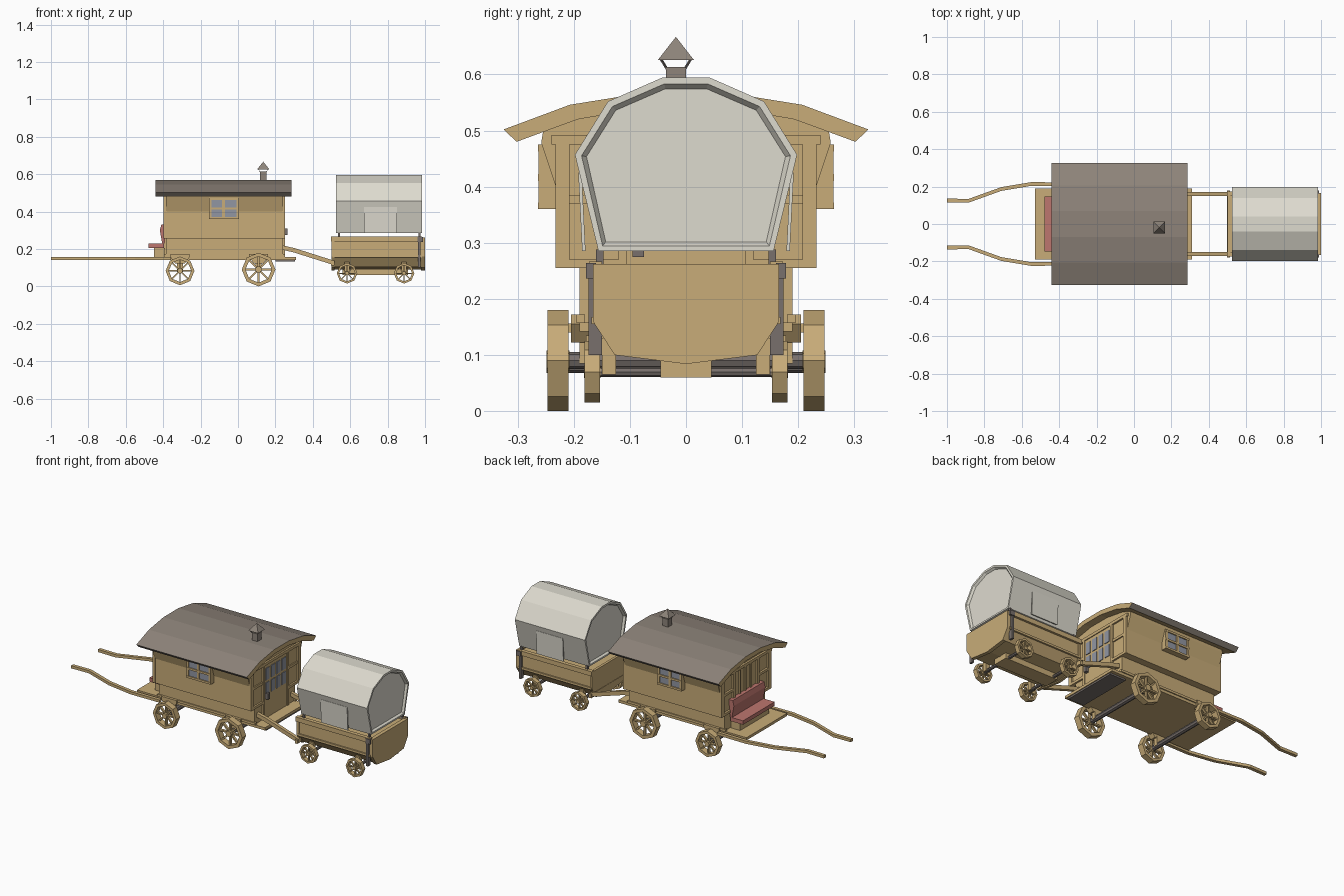
import bpy, bmesh, math
from mathutils import Vector

if "Cube" in bpy.data.objects:
    bpy.data.objects.remove(bpy.data.objects["Cube"])


def material(name, r, g, b):
    def lin(c):
        c /= 255
        return c / 12.92 if c <= 0.04045 else ((c + 0.055) / 1.055) ** 2.4
    m = bpy.data.materials.new(name)
    m.diffuse_color = (lin(r), lin(g), lin(b), 1)
    m.use_nodes = True
    m.node_tree.nodes["Principled BSDF"].inputs["Base Color"].default_value = m.diffuse_color
    return m


WOOD = material("wood", 200, 172, 120)
ROOF = material("roof_grey", 142, 132, 122)
IRON = material("dark_iron", 120, 112, 108)
CANVAS = material("canvas", 222, 219, 207)
GLASS = material("glass", 145, 150, 162)
RED = material("red_seat", 190, 118, 110)


def finish(name, bm, *mats):
    bmesh.ops.recalc_face_normals(bm, faces=bm.faces)
    me = bpy.data.meshes.new(name)
    bm.to_mesh(me)
    bm.free()
    for m in mats:
        me.materials.append(m)
    ob = bpy.data.objects.new(name, me)
    bpy.context.collection.objects.link(ob)
    return ob


def prism(bm, pts, a, b, axis):
    """Extrude a 2D outline along x (points are y,z) or y (points are x,z)."""
    def at(p, t):
        return (t, p[0], p[1]) if axis == 'x' else (p[0], t, p[1])
    lo = [bm.verts.new(at(p, a)) for p in pts]
    hi = [bm.verts.new(at(p, b)) for p in pts]
    n = len(pts)
    caps = [bm.faces.new(lo), bm.faces.new(hi)]
    for i in range(n):
        bm.faces.new((lo[i], lo[(i + 1) % n], hi[(i + 1) % n], hi[i]))
    return caps


def solid(name, pts, a, b, mat, axis='x'):
    bm = bmesh.new()
    prism(bm, pts, a, b, axis)
    return finish(name, bm, mat)


def box(name, x0, x1, y0, y1, z0, z1, mat):
    return solid(name, [(x0, z0), (x1, z0), (x1, z1), (x0, z1)], y0, y1, mat, 'y')


def both(name, x0, x1, y0, y1, z0, z1, mat):
    for s, side in ((-1, "near"), (1, "far")):
        box(f"{name}_{side}", x0, x1, s * y0, s * y1, z0, z1, mat)


def mirrored(pts):
    return pts + [(-y, z) for y, z in reversed(pts) if y]


def ngon(cx, cz, r, n=8):
    return [(cx + r * math.sin(2 * math.pi * i / n), cz + r * math.cos(2 * math.pi * i / n)) for i in range(n)]


def wheel(name, cx, cy, cz, r, w):
    bm = bmesh.new()
    # octagonal rim
    rings = [[bm.verts.new((x, y, z)) for x, z in ngon(cx, cz, rr)]
             for rr, y in ((r, cy - w / 2), (r, cy + w / 2), (r * .78, cy + w / 2), (r * .78, cy - w / 2))]
    for k in range(4):
        a, b = rings[k], rings[(k + 1) % 4]
        for i in range(8):
            j = (i + 1) % 8
            bm.faces.new((a[i], a[j], b[j], b[i]))
    # hub and spokes
    prism(bm, ngon(cx, cz, r * .2), cy - w * .55, cy + w * .55, 'y')
    for i in range(8):
        t = i * math.pi / 4
        d, n = Vector((math.sin(t), math.cos(t))), Vector((math.cos(t), -math.sin(t))) * r * .05
        c = Vector((cx, cz))
        prism(bm, [c + d * r * .15 - n, c + d * r * .8 - n, c + d * r * .8 + n, c + d * r * .15 + n],
              cy - w * .2, cy + w * .2, 'y')
    finish(name, bm, WOOD)


def strip(name, path, half_w, half_h, mat):
    """Rectangular bar along a path, widened in y."""
    bm = bmesh.new()
    secs = [[bm.verts.new((x, y + a * half_w, z + b * half_h))
             for a, b in ((-1, -1), (1, -1), (1, 1), (-1, 1))] for x, y, z in path]
    bm.faces.new(secs[0])
    bm.faces.new(secs[-1])
    for p, q in zip(secs, secs[1:]):
        for i in range(4):
            bm.faces.new((p[i], p[(i + 1) % 4], q[(i + 1) % 4], q[i]))
    finish(name, bm, mat)


# --- wagon body and roof ---
solid("wagon_body", mirrored([(.19, .155), (.19, .255), (.232, .255), (.232, .40), (.258, .478),
                              (.255, .497), (.193, .522), (.065, .545)]), -.385, .24, WOOD)
roof = mirrored([(.065, .542), (.193, .52), (.302, .48), (.325, .502), (.207, .546), (.07, .568)][::1])
outer = [(.325, .502), (.207, .546), (.07, .568)]
inner = [(.302, .48), (.193, .52), (.065, .542)]
outline = mirrored(outer) + mirrored(inner)[::-1]
r = solid("wagon_roof", outline, -.44, .285, WOOD)
r.data.materials.append(ROOF)
for f in r.data.polygons:
    if f.normal.z > .1 or abs(f.normal.y) > .6:
        f.material_index = 1
box("wagon_floor", -.53, .31, -.19, .19, .142, .158, WOOD)
box("rear_step", .2, .305, -.17, .17, .132, .142, IRON)
both("sill_trim", -.395, .25, .18, .196, .158, .172, WOOD)

# --- end wall frames ---
for end, x0, x1 in (("rear", .235, .25), ("front", -.397, -.38)):
    both(end + "_corner_post", x0, x1, .208, .233, .255, .48, WOOD)
    both(end + "_rail", x0, x1 - .003, .118, .21, .37, .385, WOOD)
    both(end + "_door_post", x0, x1, .105, .12, .16, .49, WOOD)
    box(end + "_lintel", x0, x1, -.24, .24, .475, .492, WOOD)
    both(end + "_wing", x0, x1, .12, .232, .255, .27, WOOD)
for y in (-.05, 0, .05):
    box("front_plank", -.393, -.38, y - .006, y + .006, .16, .48, WOOD)
box("door_leaf", .235, .245, -.105, .105, .16, .475, WOOD)
for y0 in (-.093, -.042, .008, .059):
    for z0 in (.30, .385):
        box("door_glass", .24, .249, y0, y0 + .034, z0, z0 + .07, GLASS)
box("door_handle", .244, .264, -.095, -.075, .275, .31, IRON)

# --- side windows, two by two panes ---
both("window_glass", -.15, 0, .22, .258, .365, .47, GLASS)
for x in (-.155, -.0845, -.009):
    both("window_upright", x, x + .014, .22, .263, .36, .475, WOOD)
for z in (.36, .4105, .463):
    both("window_bar", -.155, .005, .22, .264, z, z + .012, WOOD)

# --- chimney ---
box("chimney_pipe", .117, .153, -.036, 0, .545, .613, ROOF)
for dx in (-1, 1):
    for dy in (-1, 1):
        strip("chimney_stay", [(.135 + dx * .016, -.018 + dy * .016, .61),
                               (.135 + dx * .027, -.018 + dy * .027, .628)], .0015, .002, IRON)
bm = bmesh.new()
base = [bm.verts.new((.135 + a * .032, -.018 + b * .032, .626)) for a, b in ((-1, -1), (1, -1), (1, 1), (-1, 1))]
tip = bm.verts.new((.135, -.018, .667))
bm.faces.new(base)
for i in range(4):
    bm.faces.new((base[i], base[(i + 1) % 4], tip))
finish("chimney_cap", bm, ROOF)

# --- driver seat ---
box("seat_cushion", -.478, -.395, -.148, .148, .205, .228, RED)
solid("seat_back", [(-.405, .228), (-.392, .228), (-.385, .33), (-.41, .33), (-.418, .30)], -.148, .148, RED, 'y')
box("seat_box", -.45, -.39, -.135, .135, .155, .206, WOOD)

# --- shafts for the horse ---
for s, side in ((-1, "near"), (1, "far")):
    strip("shaft_" + side, [(x, s * y, .148) for x, y in
          ((-1, .126), (-.885, .124), (-.71, .187), (-.55, .214), (-.36, .212))], .01, .008, WOOD)

# --- wagon running gear ---
for tag, x, rad in (("front", -.31, .077), ("rear", .11, .09)):
    cz = rad if tag == "rear" else .083
    solid(tag + "_axle", ngon(x, cz, .015), -.22, .22, IRON, 'y')
    for s, side in ((-1, "near"), (1, "far")):
        wheel(f"{tag}_wheel_{side}", x, s * .228, cz, rad, .037)
        solid(f"{tag}_axle_block_{side}", [(x - .05, .172), (x + .05, .172), (x + .05, .155), (x + .025, .122),
              (x - .025, .122), (x - .05, .155)], s * .168, s * .205, WOOD, 'y')
        box(f"{tag}_strut_{side}", x - .016, x + .016, s * .165, s * .19, cz - .005, .13, WOOD)

# --- cart box ---
hull = [(.166, .262), (.166, .16), (.127, .10), (0, .084)]
solid("cart_box", mirrored([(.16, .255), (.16, .158), (.122, .104), (0, .09)]), .51, .985, WOOD)
solid("cart_tailgate", mirrored(hull), .978, 1.0, WOOD)
solid("cart_front_board", mirrored(hull), .5, .515, WOOD)
both("cart_rail", .498, .985, .15, .173, .24, .267, WOOD)
both("cart_lower_rail", .505, .985, .155, .168, .155, .168, WOOD)
both("cart_rear_post", .962, .975, .15, .174, .10, .262, IRON)
both("cart_rear_bracket", .96, .99, .16, .178, .236, .264, IRON)
for x in (.54, .97):
    both("hoop_pin", x - .006, x + .006, .147, .16, .26, .288, IRON)
box("cart_bolster", .56, .91, -.045, .045, .06, .092, WOOD)

# --- cart wheels ---
for tag, x in (("front", .583), ("rear", .888)):
    solid(f"cart_{tag}_axle", ngon(x, .07, .009), -.165, .165, IRON, 'y')
    for s, side in ((-1, "near"), (1, "far")):
        wheel(f"cart_{tag}_wheel_{side}", x, s * .167, .07, .055, .027)
        box(f"cart_{tag}_hanger_{side}", x - .014, x + .014, s * .125, s * .15, .065, .13, WOOD)

# --- towing bars between wagon and cart ---
for s, side in ((-1, "near"), (1, "far")):
    strip("tow_bar_" + side, [(.235, s * .16, .208), (.30, s * .16, .193), (.515, s * .16, .125)], .01, .012, WOOD)
box("tow_crossbar", .498, .514, -.178, .178, .112, .135, WOOD)

# --- canvas cover with recessed ends and side flaps ---
bm = bmesh.new()
caps = prism(bm, mirrored([(.156, .285), (.198, .457), (.139, .552), (.041, .595)]), .525, .985, 'x')
bmesh.ops.recalc_face_normals(bm, faces=bm.faces)
bmesh.ops.inset_individual(bm, faces=caps, thickness=.012, depth=0)
bmesh.ops.inset_individual(bm, faces=caps, thickness=.009, depth=-.012)
finish("canvas_cover", bm, CANVAS)
for s, side in ((-1, "near"), (1, "far")):
    solid("canvas_flap_" + side, [(s * .192, .425), (s * .185, .285), (s * .179, .285), (s * .186, .425)],
          .675, .85, CANVAS)
